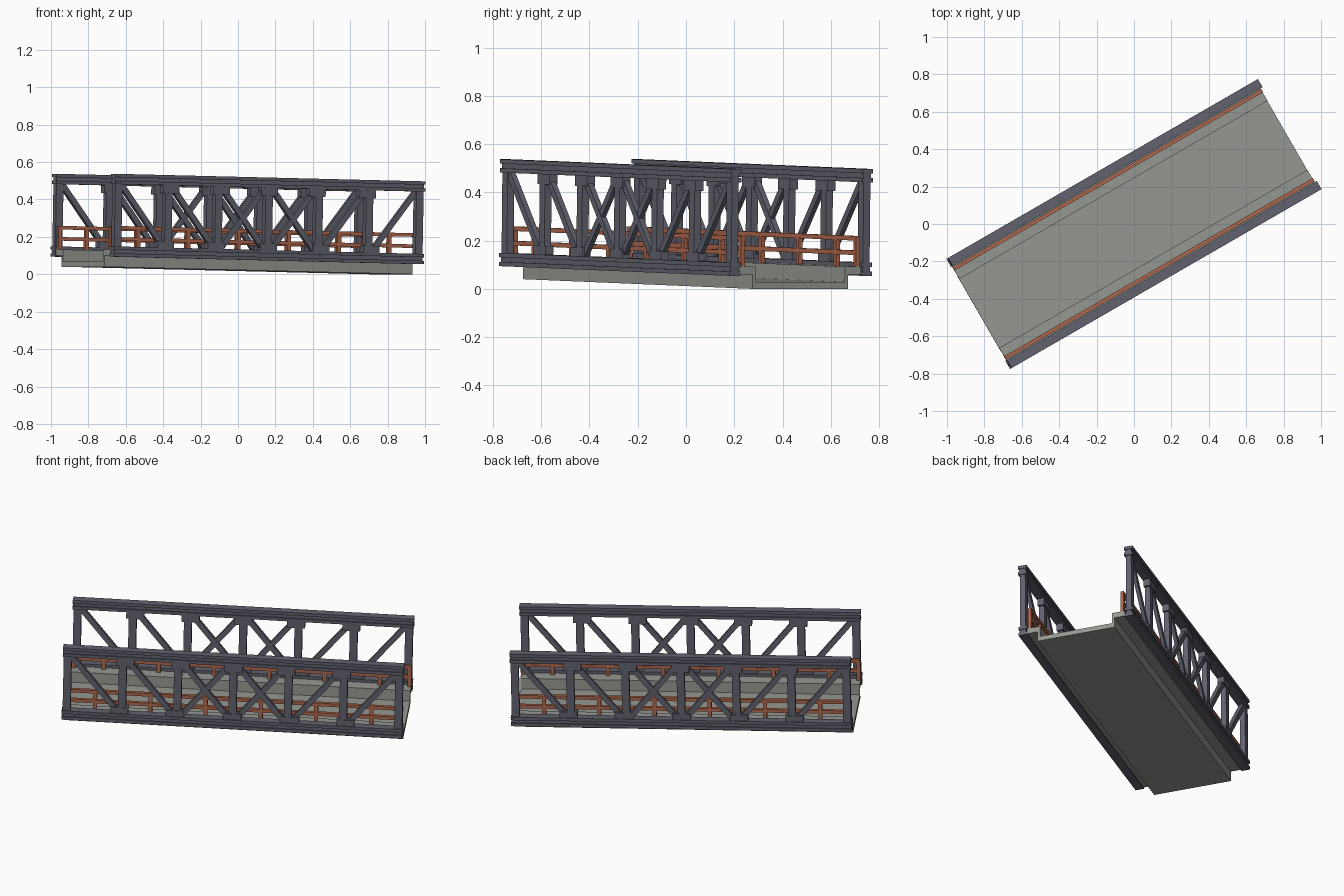
import bpy, bmesh, math
from mathutils import Matrix, Vector

if "Cube" in bpy.data.objects:
    bpy.data.objects.remove(bpy.data.objects["Cube"])

# Bridge frame: u along the span, v across, w up; turned 30 deg and slightly pitched
FRAME = (Matrix.Translation((-0.005, -0.003, 0.0203)) @ Matrix.Rotation(math.radians(30), 4, 'Z')
         @ Matrix.Rotation(math.radians(1.21), 4, 'Y'))
L = 0.957            # half span
V = 0.315            # truss centre line
BOT, TOP = 0.054, 0.497
CH = 0.055           # chord height
PANEL = 0.31
POSTS = [PANEL * i for i in range(-3, 4)]


def material(name, rgb):
    m = bpy.data.materials.new(name)
    m.diffuse_color = (*rgb, 1)
    m.use_nodes = True
    m.node_tree.nodes["Principled BSDF"].inputs["Base Color"].default_value = m.diffuse_color
    return m


STEEL = material("steel_grey", (0.118, 0.121, 0.155))
CONCRETE = material("concrete_grey", (0.30, 0.315, 0.285))
RUST = material("rail_orange", (0.43, 0.135, 0.07))


def box(bm, u0, u1, v0, v1, w0, w1):
    m = (Matrix.Translation(((u0 + u1) / 2, (v0 + v1) / 2, (w0 + w1) / 2))
         @ Matrix.Diagonal((u1 - u0, v1 - v0, w1 - w0, 1)))
    bmesh.ops.create_cube(bm, size=1, matrix=m)


def bar(bm, a, b, v, width, depth):
    """Slanted bar from (u, w) point a to point b."""
    d = Vector((b[0] - a[0], b[1] - a[1]))
    m = (Matrix.Translation(((a[0] + b[0]) / 2, v, (a[1] + b[1]) / 2))
         @ Matrix.Rotation(-math.atan2(d.y, d.x), 4, 'Y')
         @ Matrix.Diagonal((d.length, depth, width, 1)))
    bmesh.ops.create_cube(bm, size=1, matrix=m)


def finish(name, bm, mat):
    bmesh.ops.recalc_face_normals(bm, faces=bm.faces)
    me = bpy.data.meshes.new(name)
    bm.to_mesh(me)
    bm.free()
    me.materials.append(mat)
    ob = bpy.data.objects.new(name, me)
    ob.matrix_world = FRAME
    bpy.context.collection.objects.link(ob)


# Deck: channel profile with raised side ledges, extruded along the span
half = [(0.228, 0), (0.228, 0.06), (0.290, 0.06), (0.290, 0.092), (0.213, 0.092), (0.213, 0.028)]
profile = half + [(-v, w) for v, w in reversed(half)]
bm = bmesh.new()
face = bm.faces.new([bm.verts.new((-0.952, v, w)) for v, w in profile])
ext = bmesh.ops.extrude_face_region(bm, geom=[face])
bmesh.ops.translate(bm, vec=(1.904, 0, 0), verts=[g for g in ext["geom"] if isinstance(g, bmesh.types.BMVert)])
finish("deck", bm, CONCRETE)

for side, s in (("front", -1), ("back", 1)):
    c = s * V

    # Chords: I-section, two flanges and a recessed web
    for label, w in (("bottom", BOT), ("top", TOP - CH)):
        bm = bmesh.new()
        box(bm, -L, L, c - 0.025, c + 0.025, w, w + 0.018)
        box(bm, -L + 0.004, L - 0.004, c - 0.017, c + 0.017, w + 0.018, w + CH - 0.018)
        box(bm, -L, L, c - 0.025, c + 0.025, w + CH - 0.018, w + CH)
        finish(f"{side}_{label}_chord", bm, STEEL)

    # Upright posts
    bm = bmesh.new()
    for u in POSTS:
        p = max(-0.93, min(0.93, u))
        box(bm, p - 0.022, p + 0.022, c - 0.016, c + 0.016, BOT + CH, TOP - CH)
    finish(f"{side}_posts", bm, STEEL)

    # Diagonals: fall towards mid-span, crossed in the two middle panels
    bm = bmesh.new()
    lo, hi = BOT + CH - 0.005, TOP - CH + 0.005
    for i in range(6):
        a, b = POSTS[i] + 0.015, POSTS[i + 1] - 0.015
        if i <= 3:
            bar(bm, (a, hi), (b, lo), c, 0.03, 0.024)
        if i >= 2:
            bar(bm, (a, lo), (b, hi), c, 0.03, 0.020)
    finish(f"{side}_diagonals", bm, STEEL)

    # Gusset plates at the joints, shifted towards the diagonals
    bm = bmesh.new()
    for u in POSTS[1:-1]:
        k = 0.014 * ((u < -0.01) - (u > 0.01))
        box(bm, u + k - 0.05, u + k + 0.05, c - 0.019, c + 0.019, TOP - CH - 0.042, TOP - CH)
        box(bm, u - k - 0.05, u - k + 0.05, c - 0.019, c + 0.019, BOT + CH, BOT + CH + 0.036)
    finish(f"{side}_gussets", bm, STEEL)

    # Handrail: two rails on short posts
    r = s * 0.275
    bm = bmesh.new()
    for w in (0.140, 0.200):
        box(bm, -0.952, 0.952, r - 0.010, r + 0.010, w, w + 0.019)
    for u in [-0.941] + [PANEL * (i - 2.5) for i in range(6)] + [0.941]:
        box(bm, u - 0.011, u + 0.011, r - 0.009, r + 0.009, 0.09, 0.202)
    finish(f"{side}_handrail", bm, RUST)
